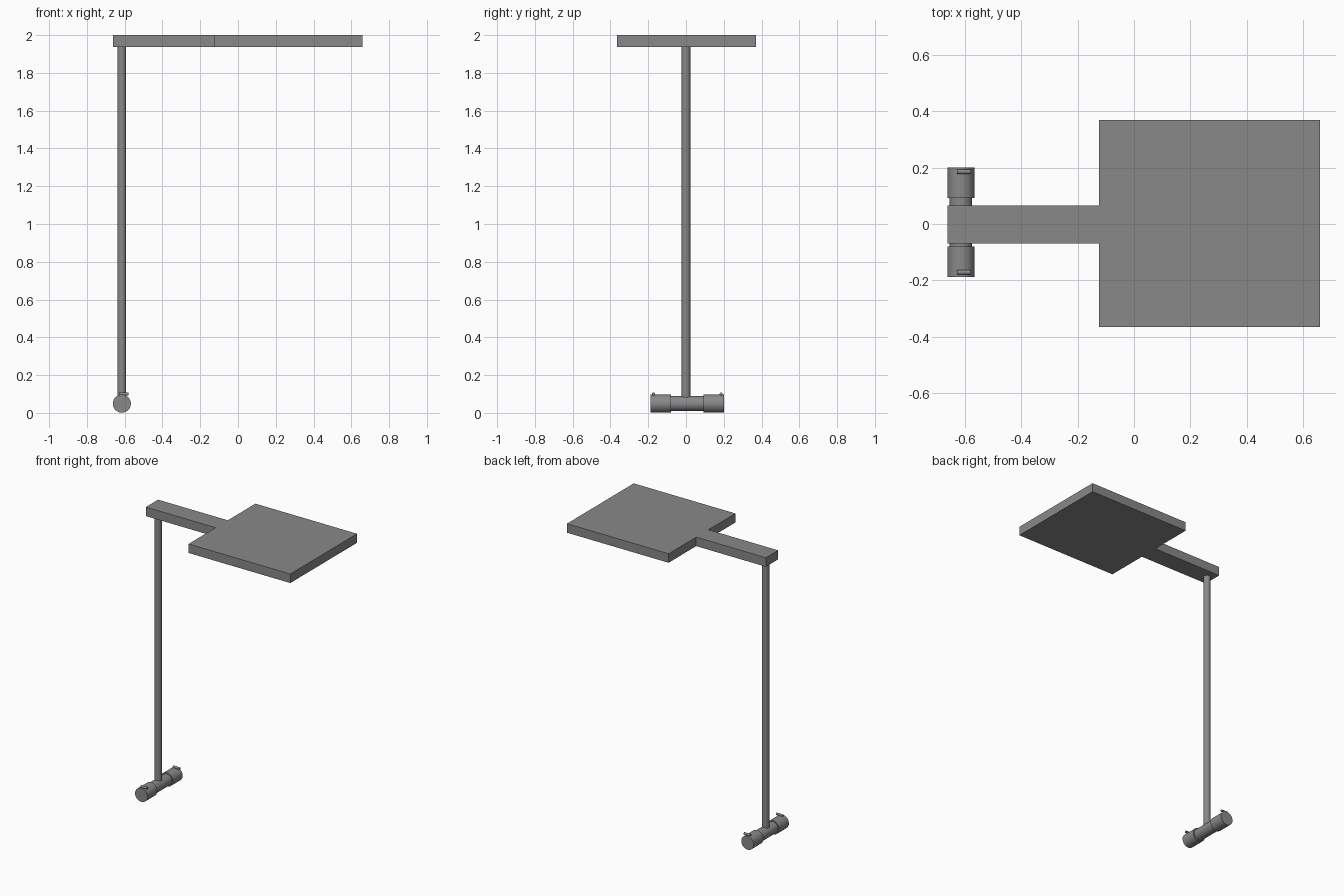
import bpy, bmesh, math
from mathutils import Matrix, Vector

cube = bpy.data.objects.get("Cube")
if cube:
    bpy.data.objects.remove(cube, do_unlink=True)

grey = bpy.data.materials.new("mid grey")
grey.use_nodes = True
COLOUR = (0.25, 0.25, 0.25, 1)
grey.diffuse_color = COLOUR
grey.node_tree.nodes["Principled BSDF"].inputs["Base Color"].default_value = COLOUR


def finish(name, bm, smooth=False):
    mesh = bpy.data.meshes.new(name)
    bmesh.ops.recalc_face_normals(bm, faces=bm.faces)
    bm.to_mesh(mesh)
    bm.free()
    mesh.materials.append(grey)
    obj = bpy.data.objects.new(name, mesh)
    bpy.context.collection.objects.link(obj)
    if smooth:
        bpy.ops.object.select_all(action='DESELECT')
        obj.select_set(True)
        bpy.context.view_layer.objects.active = obj
        bpy.ops.object.shade_smooth_by_angle(angle=math.radians(35))
    return obj


def rod(name, start, end, radius, sides=32):
    """Capped cylinder between two points."""
    a, b = Vector(start), Vector(end)
    turn = (b - a).to_track_quat('Z', 'Y').to_matrix().to_4x4()
    bm = bmesh.new()
    bmesh.ops.create_cone(bm, cap_ends=True, segments=sides, radius1=radius,
                          radius2=radius, depth=(b - a).length,
                          matrix=Matrix.Translation((a + b) / 2) @ turn)
    return finish(name, bm, True)


# Paddle-shaped top: square panel and narrow arm in one outline
LEFT, RIGHT, NECK = 0.66, -0.663, -0.125
outline = [(RIGHT, -0.069), (NECK, -0.069), (NECK, -0.366), (LEFT, -0.366),
           (LEFT, 0.37), (NECK, 0.37), (NECK, 0.066), (RIGHT, 0.066)]
bm = bmesh.new()
base = bm.faces.new([bm.verts.new((x, y, 1.937)) for x, y in outline])
top = bmesh.ops.extrude_face_region(bm, geom=[base])
bmesh.ops.translate(bm, vec=(0, 0, 0.063),
                    verts=[v for v in top["geom"] if isinstance(v, bmesh.types.BMVert)])
finish("top_panel", bm)

# Upright pole
PX, AXIS = -0.615, 0.049
rod("pole", (PX, 0, AXIS), (PX, 0, 1.94), 0.023)

# Foot bar with a collar and a small pin at each end
rod("foot_bar", (PX, -0.15, AXIS), (PX, 0.15, AXIS), 0.04)
for side, inner, outer, pin in (("front", -0.08, -0.188, -0.172),
                                ("back", 0.093, 0.2, 0.186)):
    rod(side + "_collar", (PX, inner, AXIS), (PX, outer, AXIS), 0.048)
    rod(side + "_pin", (PX - 0.014, pin, 0.1), (PX + 0.035, pin, 0.1), 0.008, 16)
